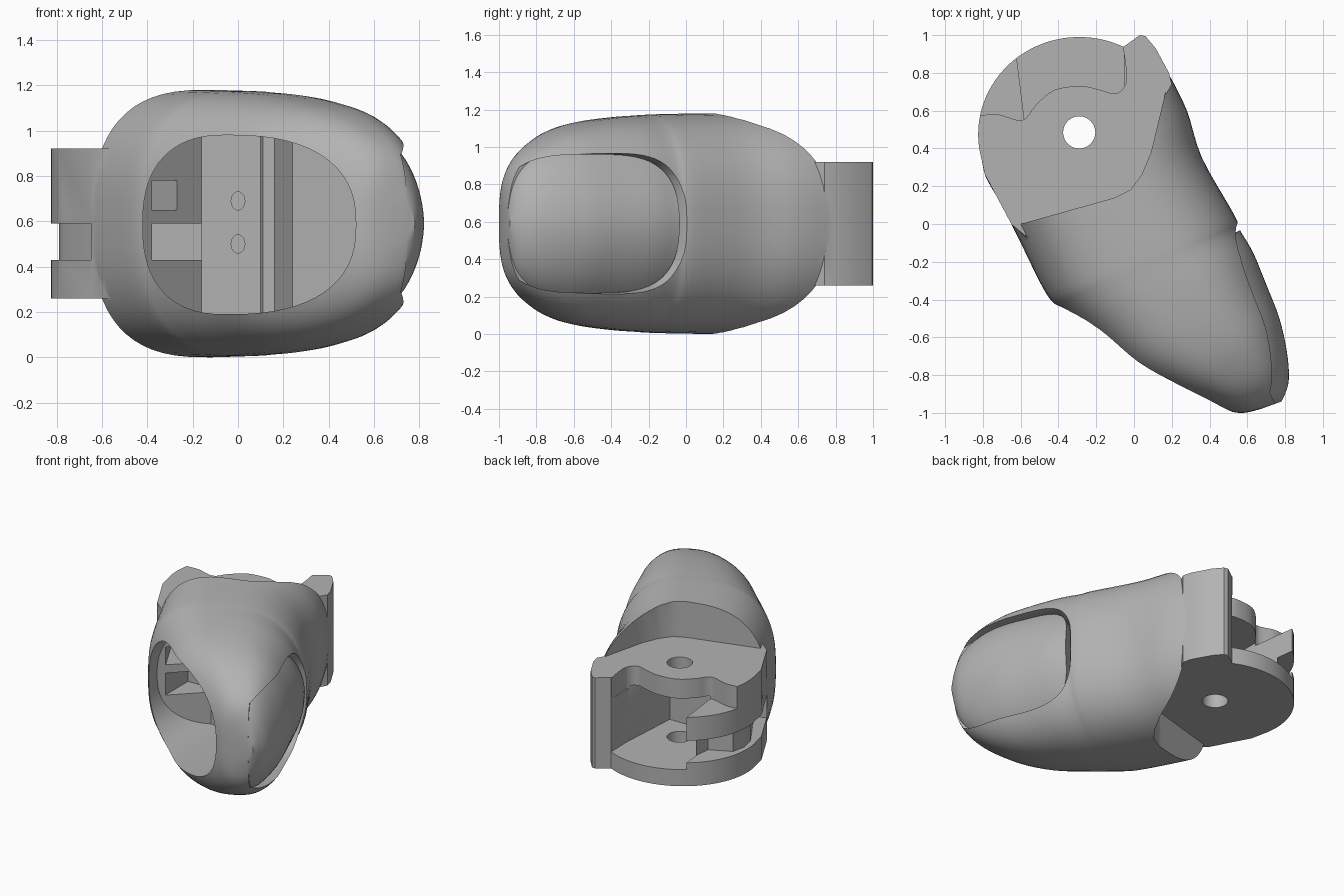
import bpy, bmesh, math

cube = bpy.data.objects.get("Cube")
if cube:
    bpy.data.objects.remove(cube, do_unlink=True)

MID = 0.59                                  # height of the symmetry plane
AXIS, OUT = (0.465, -0.885), (0.885, 0.465)  # finger direction, back-of-finger direction

grey = bpy.data.materials.new("plain_grey")
grey.use_nodes = True
grey.diffuse_color = (0.45, 0.45, 0.45, 1)
grey.node_tree.nodes["Principled BSDF"].inputs["Base Color"].default_value = (0.45, 0.45, 0.45, 1)


def loc(s, w):
    """Point in plan from distance along the finger and across it."""
    return (s * AXIS[0] + w * OUT[0], s * AXIS[1] + w * OUT[1])


def oval(right, left=None, count=64):
    """Unit superellipse, with its own exponent on each half."""
    pts = []
    for i in range(count):
        a = 2 * math.pi * i / count
        c, s = math.cos(a), math.sin(a)
        n = right if c > 0 or left is None else left
        pts.append((math.copysign(abs(c) ** (2 / n), c), math.copysign(abs(s) ** (2 / n), s)))
    return pts


def solid(name, rings):
    """Closed solid skinned through rings of equal length."""
    bm = bmesh.new()
    loops = [[bm.verts.new(p) for p in ring] for ring in rings]
    for a, b in zip(loops, loops[1:]):
        for i in range(len(a)):
            j = (i + 1) % len(a)
            bm.faces.new((a[i], a[j], b[j], b[i]))
    bm.faces.new(loops[0][::-1])
    bm.faces.new(loops[-1])
    bmesh.ops.recalc_face_normals(bm, faces=bm.faces)
    mesh = bpy.data.meshes.new(name)
    bm.to_mesh(mesh)
    bm.free()
    mesh.materials.append(grey)
    obj = bpy.data.objects.new(name, mesh)
    bpy.context.collection.objects.link(obj)
    return obj


def prism(name, plan, z0, z1):
    return solid(name, [[(x, y, z) for x, y in plan] for z in (z0, z1)])


def combine(target, tool, operation="DIFFERENCE"):
    mod = target.modifiers.new("combine", "BOOLEAN")
    mod.operation, mod.solver, mod.object = operation, "EXACT", tool
    bpy.ops.object.select_all(action="DESELECT")
    bpy.context.view_layer.objects.active = target
    target.select_set(True)
    bpy.ops.object.modifier_apply(modifier=mod.name)
    bpy.data.objects.remove(tool, do_unlink=True)


def smooth_path(keys, steps=4):
    """Catmull-Rom through tuples."""
    out = []
    for i in range(len(keys) - 1):
        a, b, c, d = (keys[max(0, min(len(keys) - 1, i + k))] for k in (-1, 0, 1, 2))
        for k in range(steps):
            t = k / steps
            out.append(tuple(0.5 * (2 * q + (r - p) * t + (2 * p - 5 * q + 4 * r - s) * t * t
                                    + (3 * q - p - 3 * r + s) * t ** 3)
                             for p, q, r, s in zip(a, b, c, d)))
    return out + [keys[-1]]


# Sections from knuckle to tip: pad side x, y, nail side x, y, half height
SECTIONS = smooth_path([
    (-.81, .37, .06, .99, .585), (-.785, .25, .18, .80, .59), (-.70, .10, .28, .60, .59),
    (-.60, -.10, .36, .35, .59), (-.47, -.36, .53, .05, .585), (-.39, -.45, .56, -.03, .58),
    (-.24, -.59, .63, -.15, .57), (-.04, -.77, .70, -.32, .545), (.17, -.88, .77, -.50, .50),
    (.38, -.955, .81, -.68, .42), (.50, -.99, .82, -.82, .33), (.58, -1.0, .80, -.90, .23),
    (.67, -.98, .78, -.94, .09)])


def finger(name, nail_side, pad_side, height):
    rings = []
    for px, py, dx, dy, h in SECTIONS:
        rings.append([((px + dx) / 2 + u * (dx - px) / 2, (py + dy) / 2 + u * (dy - py) / 2,
                       MID + v * h * height) for u, v in oval(nail_side, pad_side)])
    return solid(name, rings)


def nail_block(name, levels):
    """Rounded block standing on the back of the finger; levels are (w, growth)."""
    rings = []
    for w, grow in levels:
        rings.append([(*loc(.745 + u * (.455 + grow), w), MID + v * (.37 + grow))
                      for u, v in oval(3.6)])
    return solid(name, rings)


# Main shell, stepped down above and below the knuckle
shell = finger("fingertip_shell", 2.4, 2.7, 1)
step = [(-1.1, -.15), (-.6, 0), (-.1, .14), (-.02, .18), (.04, .26), (.09, .38), (.16, .67),
        (.17, .72), (.6, .72), (.6, 1.3), (-1.1, 1.3)]
for z0, z1 in ((.92, 1.5), (-.3, .26)):
    combine(shell, prism("step_cutter", step, z0, z1))

# Round knuckle block
arc = []
for i in range(33):
    a = math.radians(64 + 125 * i / 32)
    arc.append((-.29 + .535 * math.cos(a), .475 + .515 * math.sin(a)))
knuckle = arc + [loc(-.6, -.577), loc(-.3, -.575), loc(-.12, -.5), (-.1, .1), (.1, .4), (.15, .65),
                 (.2, .74), (.185, .8), (.115, .93), (.06, .995), (.03, 1.0)]
combine(shell, prism("knuckle", knuckle, .26, .92), "UNION")

# Knuckle pocket, wavy upper plate, side slot and pin hole
pocket = [(-.58, .3), (-.08, .3), (-.05, .75), (-.06, 1.3), (-.67, 1.3), (-.62, .87), (-.58, .55)]
combine(shell, prism("pocket_cutter", pocket, .38, .78))
wave = smooth_path([(-.82, .575), (-.72, .58), (-.59, .55), (-.52, .63), (-.42, .71), (-.28, .73),
                    (-.18, .71), (-.10, .69), (-.05, .73), (-.04, .80), (-.06, .95)])
combine(shell, prism("wave_cutter", [(-1.1, .575)] + wave + [(-.06, 1.3), (-1.1, 1.3)], .76, 1.0))
slot = [loc(-.3, -.8), loc(-.3, -.49), (-.77, .36), (-.79, .46), (-.77, .56), (-.62, .63),
        (-.55, 1.2), (-1.2, 1.2)]
combine(shell, prism("slot_cutter", slot, .43, .59))
pin = [(-.29 + .085 * u, .485 + .085 * v) for u, v in oval(2)]
combine(shell, prism("pin_cutter", pin, -.2, 1.4))

# Egg-shaped pad opening with a stepped floor
egg = []
for u, v in oval(2.45):
    egg.append((-.05 + u * (.57 if u > 0 else .37), MID - .005 + v * .395))
cavity = solid("pad_cavity", [[(x, y, z) for x, z in egg] for y in (-1.3, .2)])
floor = [(-.6, -1.25), (-.6, -.5), (-.42, -.33), (-.16, -.08), (.1, -.08), (.11, -.13), (.16, -.13),
         (.24, -.44), (.6, -.64), (.6, -1.25)]
combine(cavity, prism("floor_limit", floor, -.1, 1.3), "INTERSECT")
combine(shell, cavity)

# Cable window, tendon recess and screw holes in the cavity walls
window = [loc(.25, -.47), loc(.25, -.325), loc(-.6, -.325), loc(-.6, -.47)]
combine(shell, prism("window_cutter", window, .65, .78))
recess = [(-.38, -.4), (-.16, -.4), (-.16, -.03), (-.38, -.03)]
combine(shell, prism("recess_cutter", recess, .43, .59))
for z in (.5, .69):
    hole = [[(.03 * u, y, z + .04 * v) for u, v in oval(2)] for y in (-.2, .05)]
    combine(shell, solid("screw_cutter", hole))

# Nail recess with flared rim, and the domed nail
combine(shell, nail_block("nail_cutter", [(.22, 0), (.35, 0), (.45, .02), (.53, .06), (.7, .14)]))
nail = finger("nail_plate", 1.85, 1.85, .94)
combine(nail, nail_block("nail_limit", [(.2, 0), (.8, 0)]), "INTERSECT")

for obj in (shell, nail):
    bpy.ops.object.select_all(action="DESELECT")
    bpy.context.view_layer.objects.active = obj
    obj.select_set(True)
    bpy.ops.object.shade_smooth_by_angle(angle=math.radians(32))
